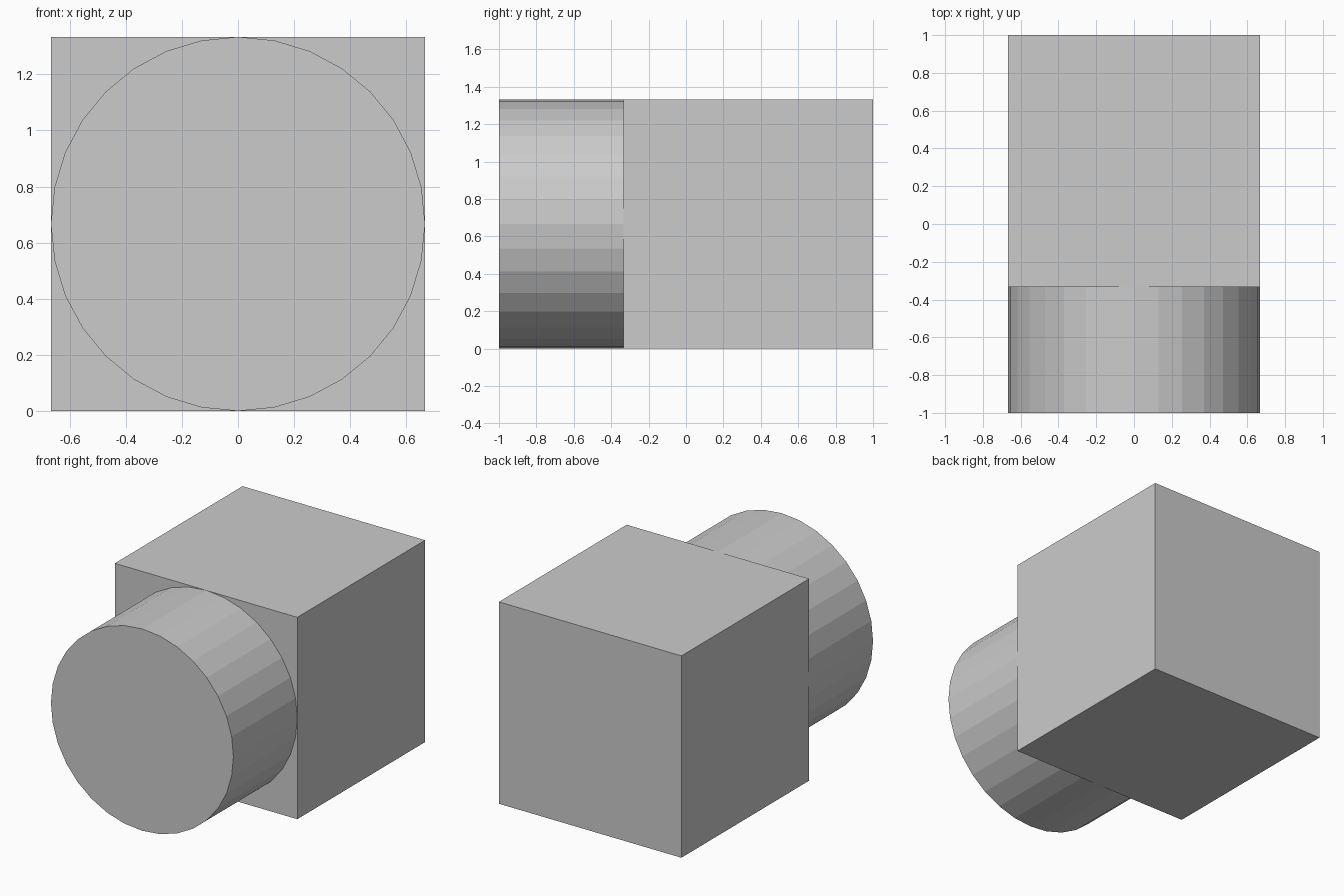
import bpy
from math import pi

if "Cube" in bpy.data.objects:
    bpy.data.objects.remove(bpy.data.objects["Cube"])

R = 2 / 3  # half width of block and radius of the round boss

# Cubic block at the back
bpy.ops.mesh.primitive_cube_add(size=2 * R, location=(0, 1 - R, R))
bpy.context.object.name = "block"

# 32-sided cylinder projecting from the front face
bpy.ops.mesh.primitive_cylinder_add(vertices=32, radius=R, depth=R,
                                    location=(0, -1 + R / 2, R),
                                    rotation=(pi / 2, 0, 0))
bpy.context.object.name = "front_cylinder"
